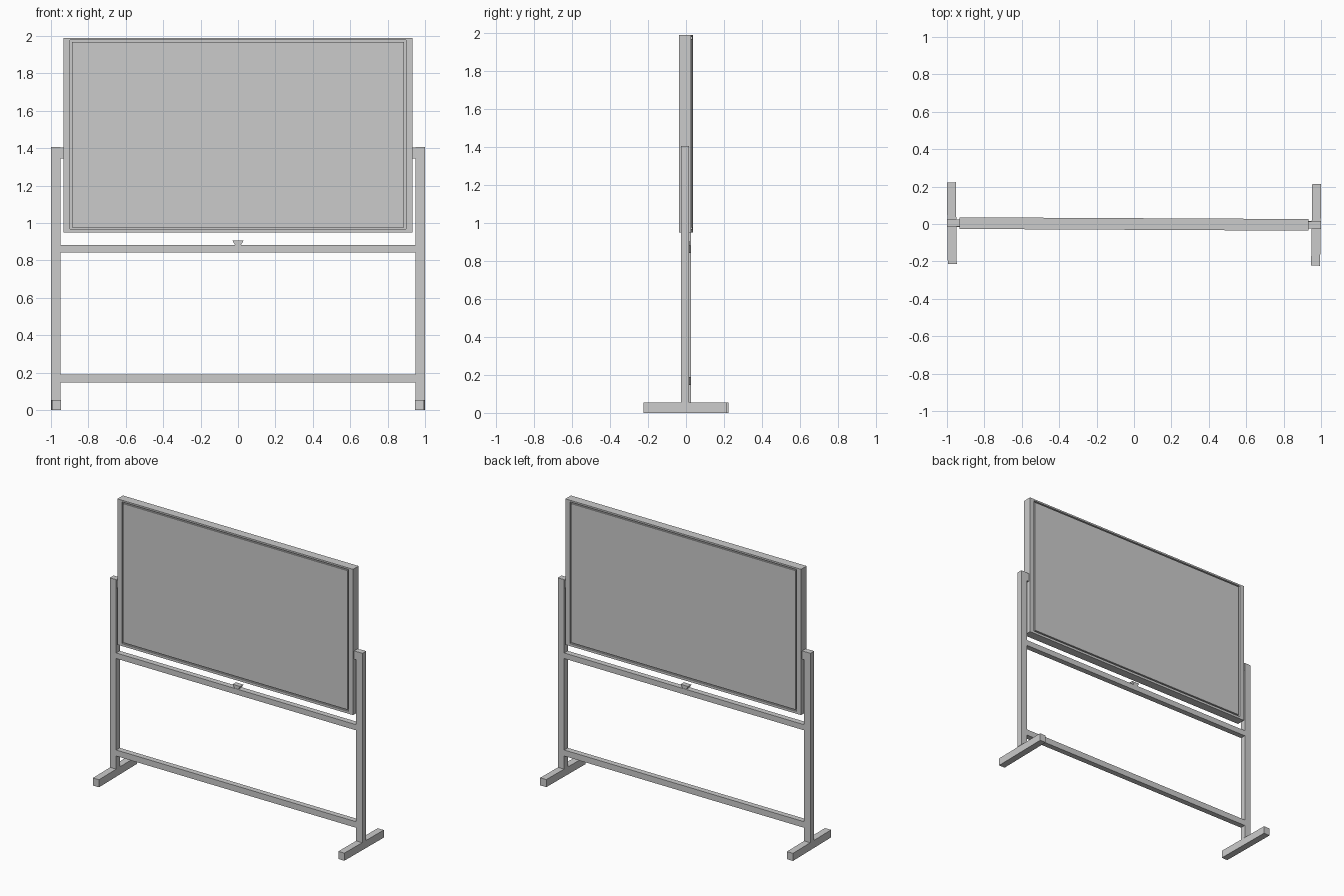
import bpy, bmesh
from mathutils import Matrix, Vector

if "Cube" in bpy.data.objects:
    bpy.data.objects.remove(bpy.data.objects["Cube"], do_unlink=True)

grey = bpy.data.materials.new("plain grey")
grey.use_nodes = True
grey.diffuse_color = (0.6, 0.6, 0.6, 1)
grey.node_tree.nodes["Principled BSDF"].inputs["Base Color"].default_value = (0.6, 0.6, 0.6, 1)

YAW = -0.005    # the whole stand is turned very slightly


def finish(name, bm, yaw=YAW, loc=(0, 0, 0)):
    bmesh.ops.recalc_face_normals(bm, faces=bm.faces)
    mesh = bpy.data.meshes.new(name)
    bm.to_mesh(mesh)
    bm.free()
    mesh.materials.append(grey)
    obj = bpy.data.objects.new(name, mesh)
    obj.location = loc
    obj.rotation_euler.z = yaw
    bpy.context.collection.objects.link(obj)
    return obj


def box_mesh(low, high):
    low, high = Vector(low), Vector(high)
    bm = bmesh.new()
    bmesh.ops.create_cube(bm, size=1, matrix=Matrix.Translation((low + high) / 2)
                          @ Matrix.Diagonal((high - low).to_4d()))
    return bm


def box(name, low, high, yaw=YAW, loc=(0, 0, 0)):
    return finish(name, box_mesh(low, high), yaw, loc)


# Side supports: foot, post and pivot block
for side, s, foot_yaw in (("left", 1, -0.014), ("right", -1, 0.011)):
    y = s * YAW
    box(side + "_foot", (-0.024, -0.218, 0), (0.024, 0.218, 0.054), foot_yaw, (s * 0.974, y, 0))
    box(side + "_post", (-0.025, -0.021, 0.054), (0.025, 0.021, 1.405), YAW, (s * 0.975, y, 0))
    box(side + "_pivot", (-0.012, -0.019, 1.345), (0.012, 0.019, 1.404), YAW, (s * 0.942, y, 0))

# Cross rails
box("upper_rail", (-0.952, -0.02, 0.842), (0.952, 0.02, 0.882))
box("lower_rail", (-0.952, -0.02, 0.147), (0.952, 0.02, 0.19))

# Locking catch, wider at the top
bm = box_mesh((-0.03, -0.018, 0.881), (0.03, 0.018, 0.906))
for v in bm.verts:
    if v.co.z < 0.89:
        v.co.x *= 0.5
finish("board_catch", bm)

# Board: both big faces have a narrow groove between frame and panel
bm = box_mesh((-0.933, -0.031, 0.95), (0.933, 0.031, 1.99))
for s in (-1, 1):
    face = next(f for f in bm.faces if f.normal.y * s > 0.9 and f.calc_area() > 1)
    bmesh.ops.inset_region(bm, faces=[face], thickness=0.01)
    for v in face.verts:        # frame is wider at the sides than at top and bottom
        v.co.x = 0.898 if v.co.x > 0 else -0.898
        v.co.z = 1.978 if v.co.z > 1.5 else 0.967
    bmesh.ops.inset_region(bm, faces=[face], thickness=0)
    for v in face.verts:
        v.co.y -= s * 0.012
    bmesh.ops.inset_region(bm, faces=[face], thickness=0.014)
    bmesh.ops.inset_region(bm, faces=[face], thickness=0)
    for v in face.verts:
        v.co.y += s * 0.012
finish("board", bm)
